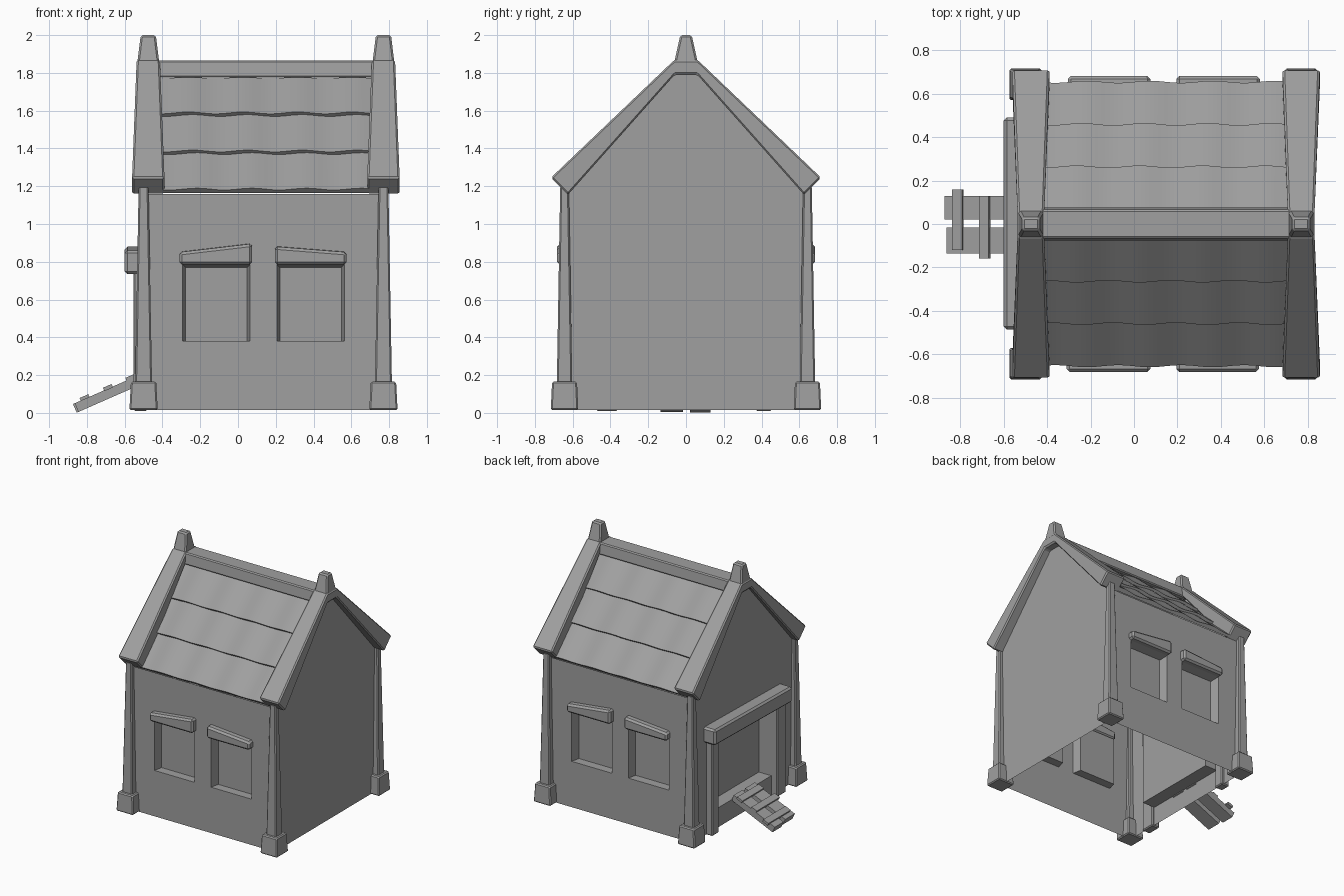
import bpy, bmesh, math
from mathutils import Vector, Matrix

if "Cube" in bpy.data.objects:
    bpy.data.objects.remove(bpy.data.objects["Cube"])

CX = 0.135            # middle of the house along x
HX, HY = 0.635, 0.635  # half size of the walls
BASE, EAVE = 0.015, 1.16

stone = bpy.data.materials.new("plain_grey")
stone.use_nodes = True
GREY = (0.35, 0.35, 0.35, 1)
stone.diffuse_color = GREY
stone.node_tree.nodes["Principled BSDF"].inputs["Base Color"].default_value = GREY


def finish(name, bm, bevel=0, recalc=True):
    if recalc:
        bmesh.ops.recalc_face_normals(bm, faces=bm.faces)
    mesh = bpy.data.meshes.new(name)
    bm.to_mesh(mesh)
    bm.free()
    mesh.materials.append(stone)
    ob = bpy.data.objects.new(name, mesh)
    bpy.context.collection.objects.link(ob)
    if bevel:
        mod = ob.modifiers.new("bevel", "BEVEL")
        mod.width, mod.segments = bevel, 1
    return ob


def loft(name, sections, bevel=0.008):
    """Closed solid through a list of equal-sized point loops."""
    bm = bmesh.new()
    rings = [[bm.verts.new(p) for p in s] for s in sections]
    n = len(rings[0])
    for a, b in zip(rings, rings[1:]):
        for i in range(n):
            j = (i + 1) % n
            bm.faces.new((a[i], a[j], b[j], b[i]))
    bm.faces.new(rings[0])
    bm.faces.new(rings[-1])
    return finish(name, bm, bevel)


def rect(x, y, z, hx, hy):
    return [(x - hx, y - hy, z), (x + hx, y - hy, z),
            (x + hx, y + hy, z), (x - hx, y + hy, z)]


def box(name, lo, hi, bevel=0.008):
    mid = [(a + b) / 2 for a, b in zip(lo, hi)]
    hx, hy = (hi[0] - lo[0]) / 2, (hi[1] - lo[1]) / 2
    return loft(name, [rect(mid[0], mid[1], z, hx, hy) for z in (lo[2], hi[2])], bevel)


def wall(name, half, dist, turn, holes=(), depth=0.07, taper=0.015):
    """Wall sheet with recessed openings, turned about the house centre."""
    bm = bmesh.new()
    us = sorted({-half, half} | {u for h in holes for u in h[:2]})
    zs = sorted({BASE, EAVE} | {z for h in holes for z in h[2:]})

    def quad(pts):
        bm.faces.new([bm.verts.new(p) for p in pts])

    for u0, u1 in zip(us, us[1:]):
        for z0, z1 in zip(zs, zs[1:]):
            if not any(h[0] <= u0 < h[1] and h[2] <= z0 < h[3] for h in holes):
                quad([(u0, -dist, z0), (u1, -dist, z0), (u1, -dist, z1), (u0, -dist, z1)])
    for u0, u1, z0, z1 in holes:
        d = depth - dist
        outer = [(u0, -dist, z0), (u1, -dist, z0), (u1, -dist, z1), (u0, -dist, z1)]
        v0, v1 = u0 + taper, u1 - taper
        inner = [(v0, d, z0), (v1, d, z0), (v1, d, z1 - taper), (v0, d, z1 - taper)]
        quad(inner)
        for i in range(4):
            j = (i + 1) % 4
            quad([outer[i], outer[j], inner[j], inner[i]])
    bmesh.ops.remove_doubles(bm, verts=bm.verts, dist=0.0001)
    bm.transform(Matrix.Translation((CX, 0, 0)) @ Matrix.Rotation(turn, 4, "Z"))
    return finish(name, bm, recalc=False)


# Walls with recessed windows and doorway
windows = [(s * 0.25 - 0.178, s * 0.25 + 0.178, 0.38, 0.785) for s in (-1, 1)]
doorway = [(-0.37, 0.36, 0.17, 0.76)]
wall("front_wall", HX, HY, 0, windows)
wall("back_wall", HX, HY, math.pi, windows)
wall("left_wall", HY, HX, math.pi / 2)
wall("door_wall", HY, HX, -math.pi / 2, doorway, 0.11, 0)

# Window lintels, higher at their inner ends
for side, turn in (("front", 0), ("back", math.pi)):
    for tag, u0, u1, t0, t1 in (("a", -0.445, -0.06, 0.855, 0.90),
                                ("b", 0.06, 0.44, 0.885, 0.855)):
        ob = loft(f"{side}_lintel_{tag}",
                  [[(u, -0.58, 0.785), (u, -0.682, 0.785), (u, -0.682, t - 0.005), (u, -0.58, t)]
                   for u, t in ((u0, t0), (u1, t1))], 0.014)
        ob.data.transform(Matrix.Translation((CX, 0, 0)) @ Matrix.Rotation(turn, 4, "Z"))

# Corner columns on block feet
for sx in (-1, 1):
    for sy in (-1, 1):
        x, y = CX + sx * HX, sy * 0.643
        loft("corner_column", [rect(x, y, 0.15, 0.045, 0.041), rect(x, y, 1.2, 0.026, 0.023)])
        loft("column_foot", [rect(x, y, BASE, 0.075, 0.073), rect(x, y, 0.165, 0.067, 0.066)])

# Gable panels and raised gable trims
for tag, x, sx in (("door", -0.475, -1), ("left", 0.77, 1)):
    xw = CX + sx * HX
    loft(f"{tag}_gable_panel",
         [[(xw - dx, -0.63, EAVE), (xw - dx, 0.63, EAVE),
           (xw - dx, 0.06, 1.795), (xw - dx, -0.06, 1.795)] for dx in (0, sx * 0.02)], 0)
    stations = []
    for oy, oz, iy, iz, w in ((-0.715, 1.245, -0.625, 1.155, 0.086), (-0.06, 1.87, -0.06, 1.79, 0.062),
                              (0.06, 1.87, 0.06, 1.79, 0.062), (0.715, 1.245, 0.625, 1.155, 0.086)):
        stations.append([(x - w, oy, oz), (x + w, oy, oz), (x + w, iy, iz), (x - w, iy, iz)])
    loft(f"{tag}_gable_trim", stations, 0.01)
    loft(f"{tag}_gable_peak", [rect(x, 0, 1.83, 0.061, 0.068), rect(x, 0, 2.0, 0.04, 0.03)], 0.01)

# Ridge beam
loft("ridge_beam", [[(x, -0.078, 1.775), (x, 0.078, 1.775), (x, 0.066, 1.865), (x, -0.066, 1.865)]
                    for x in (-0.46, 0.76)], 0.008)

# Overlapping wavy tile courses on both slopes
COURSES, COLS = 3, 32
for sy in (-1, 1):
    low, high = Vector((0, sy * 0.635, 1.165)), Vector((0, sy * 0.05, 1.77))
    normal = Vector((0, sy, 1)).normalized()
    for row in range(COURSES):
        a = low.lerp(high, row / COURSES)
        b = low.lerp(high, min(1, (row + 1.12) / COURSES))
        bm = bmesh.new()
        rings = []
        for c in range(COLS + 1):
            x = -0.43 + 1.16 * c / COLS
            wave = 0.007 * math.sin(2 * math.pi * x / 0.29 + row * 0.5)
            step = Vector((x, 0, 0))
            rings.append([bm.verts.new(p + step) for p in
                          (a, a + normal * (0.028 + wave), b + normal * (0.006 + wave), b - normal * 0.01)])
        for p, q in zip(rings, rings[1:]):
            for i in range(4):
                bm.faces.new((p[i], p[(i + 1) % 4], q[(i + 1) % 4], q[i]))
        bm.faces.new(rings[0])
        bm.faces.new(rings[-1])
        tile = finish("tile_course", bm)
        bpy.context.view_layer.objects.active = tile
        tile.select_set(True)
        bpy.ops.object.shade_smooth_by_angle(angle=math.radians(35))
        tile.select_set(False)

# Door frame
for y0, y1 in ((-0.475, -0.36), (0.37, 0.455)):
    box("door_post", (-0.552, y0, 0.01), (-0.48, y1, 0.77))
loft("door_lintel", [[(-0.6, y, z), (-0.48, y, z), (-0.48, y, z + 0.125), (-0.6, y, z + 0.125)]
                     for y, z in ((-0.485, 0.735), (0.49, 0.755))], 0.014)

# Plank ramp with cross battens
ramp = Matrix.Translation((-0.85, 0, 0.03)) @ Matrix.Rotation(-math.atan2(0.145, 0.33), 4, "Y")
for name, lo, hi in (("ramp_plank", (-0.005, -0.135, -0.025), (0.38, -0.015, 0.025)),
                     ("ramp_plank", (-0.015, 0.02, -0.025), (0.38, 0.13, 0.025)),
                     ("ramp_batten", (0.03, -0.12, 0.02), (0.08, 0.16, 0.04)),
                     ("ramp_batten", (0.165, -0.16, 0.02), (0.215, 0.13, 0.04)),
                     ("ramp_batten", (0.295, -0.13, 0.02), (0.345, 0.14, 0.04))):
    box(name, lo, hi, 0).data.transform(ramp)
